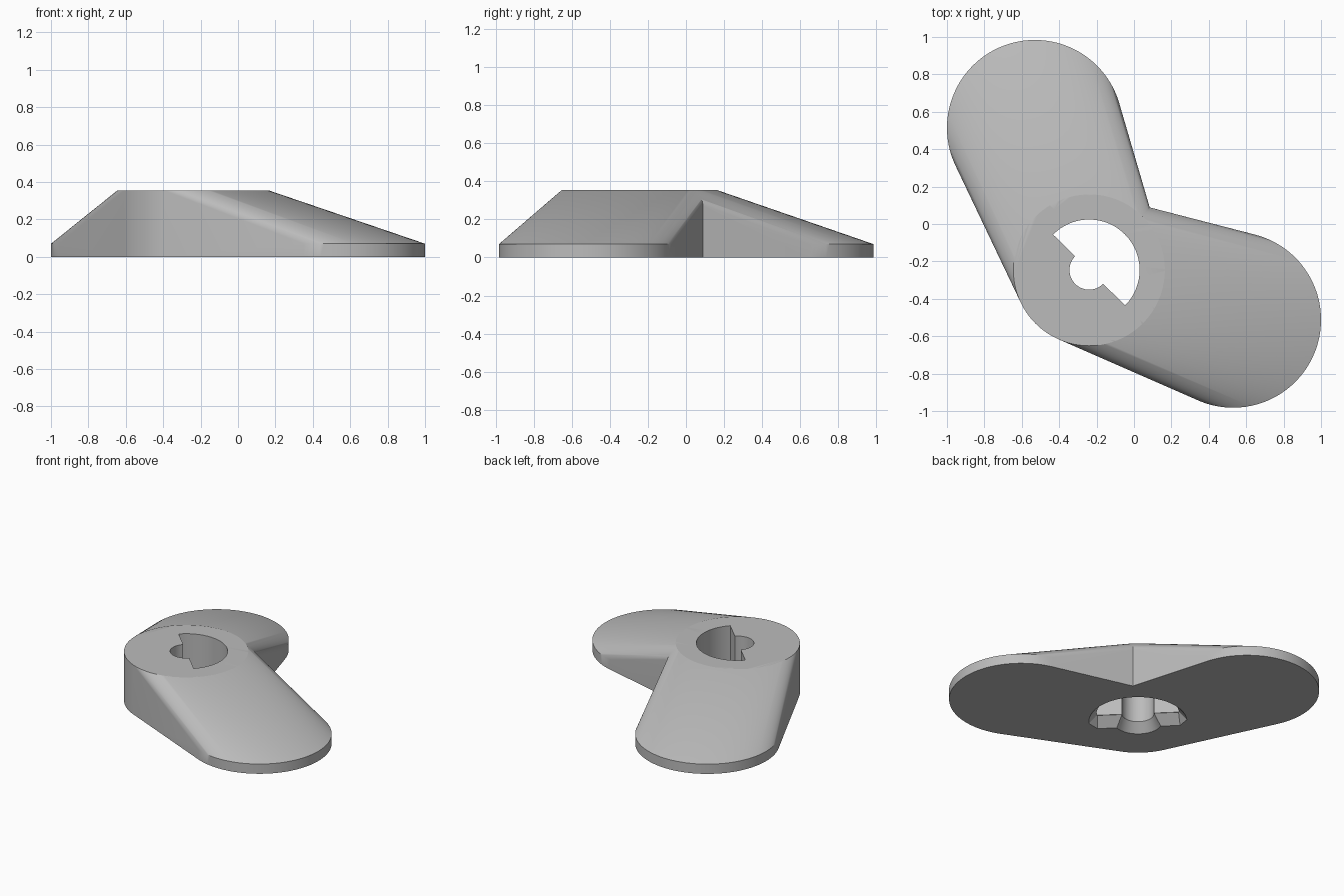
import bpy, bmesh
from math import sin, cos, pi, radians

cube = bpy.data.objects.get("Cube")
if cube:
    bpy.data.objects.remove(cube, do_unlink=True)

HUB = (-0.24, -0.246)
HUB_R, HUB_H = 0.405, 0.355
END_R, END_H = 0.47, 0.07
BORE_R, PIN_R = 0.27, 0.105
FLARE_H = 0.06

grey = bpy.data.materials.new("plain grey")
grey.use_nodes = True
grey.diffuse_color = (0.5, 0.5, 0.5, 1)
grey.node_tree.nodes["Principled BSDF"].inputs["Base Color"].default_value = (0.5, 0.5, 0.5, 1)


def arc(r, start, end, n):
    return [(r * cos(radians(start + (end - start) * i / n)),
             r * sin(radians(start + (end - start) * i / n))) for i in range(n + 1)]


def finish(name, bm):
    bmesh.ops.recalc_face_normals(bm, faces=bm.faces)
    mesh = bpy.data.meshes.new(name)
    bm.to_mesh(mesh)
    bm.free()
    mesh.materials.append(grey)
    ob = bpy.data.objects.new(name, mesh)
    bpy.context.collection.objects.link(ob)
    return ob


def arm(name, end):
    """Convex skin around the tall hub disc and the thin tip disc."""
    bm = bmesh.new()
    for (cx, cy), r, h in ((HUB, HUB_R, HUB_H), (end, END_R, END_H)):
        for x, y in arc(r, 0, 360, 128)[:-1]:
            for z in (0, h):
                bm.verts.new((cx + x, cy + y, z))
    hull = bmesh.ops.convex_hull(bm, input=bm.verts)
    bmesh.ops.delete(bm, geom=[v for v in hull["geom_interior"]
                               if isinstance(v, bmesh.types.BMVert)], context='VERTS')
    bmesh.ops.dissolve_limit(bm, angle_limit=0.0005, verts=bm.verts, edges=bm.edges)
    return finish(name, bm)


def loft(name, lower, upper, z0, z1):
    """Cutter between two outlines, with its open side turned to the valley."""
    bm = bmesh.new()
    turn = radians(-44.5)
    rings = []
    for outline, z in ((lower, z0), (upper, z1)):
        rings.append([bm.verts.new((HUB[0] + x * cos(turn) - y * sin(turn),
                                    HUB[1] + x * sin(turn) + y * cos(turn), z))
                      for x, y in outline])
    low, up = rings
    for i in range(len(low)):
        j = (i + 1) % len(low)
        bm.faces.new((low[i], low[j], up[j], up[i]))
    bm.faces.new(low[::-1])
    bm.faces.new(up)
    return finish(name, bm)


def combine(target, other, operation):
    mod = target.modifiers.new(operation.lower(), 'BOOLEAN')
    mod.operation, mod.solver, mod.object = operation, 'EXACT', other
    bpy.context.view_layer.objects.active = target
    bpy.ops.object.modifier_apply(modifier=mod.name)
    bpy.data.objects.remove(other, do_unlink=True)


# Two sloping arms that share one hub
body = arm("two_arm_lever", (0.53, -0.512))
combine(body, arm("second_arm", (-0.53, 0.514)), 'UNION')

# Half-round bore with a small pin hole on the flat side
bore = arc(BORE_R, 0, 180, 48) + arc(PIN_R, 180, 360, 32)
combine(body, loft("bore_cutter", bore, bore, -0.1, 0.5), 'DIFFERENCE')

# Flared lead-in on the underside
inner = arc(BORE_R, 0, 180, 48) + [(-0.265, -0.003)] + arc(PIN_R, 182, 358, 32) + [(0.265, -0.003)]
outer = arc(0.32, 0, 180, 48) + [(-0.27, -0.07)] + arc(0.16, 206, 334, 32) + [(0.27, -0.07)]
combine(body, loft("flare_cutter", outer, inner, 0, FLARE_H), 'DIFFERENCE')

bpy.ops.object.select_all(action='DESELECT')
body.select_set(True)
bpy.context.view_layer.objects.active = body
bpy.ops.object.shade_smooth_by_angle(angle=radians(30))
